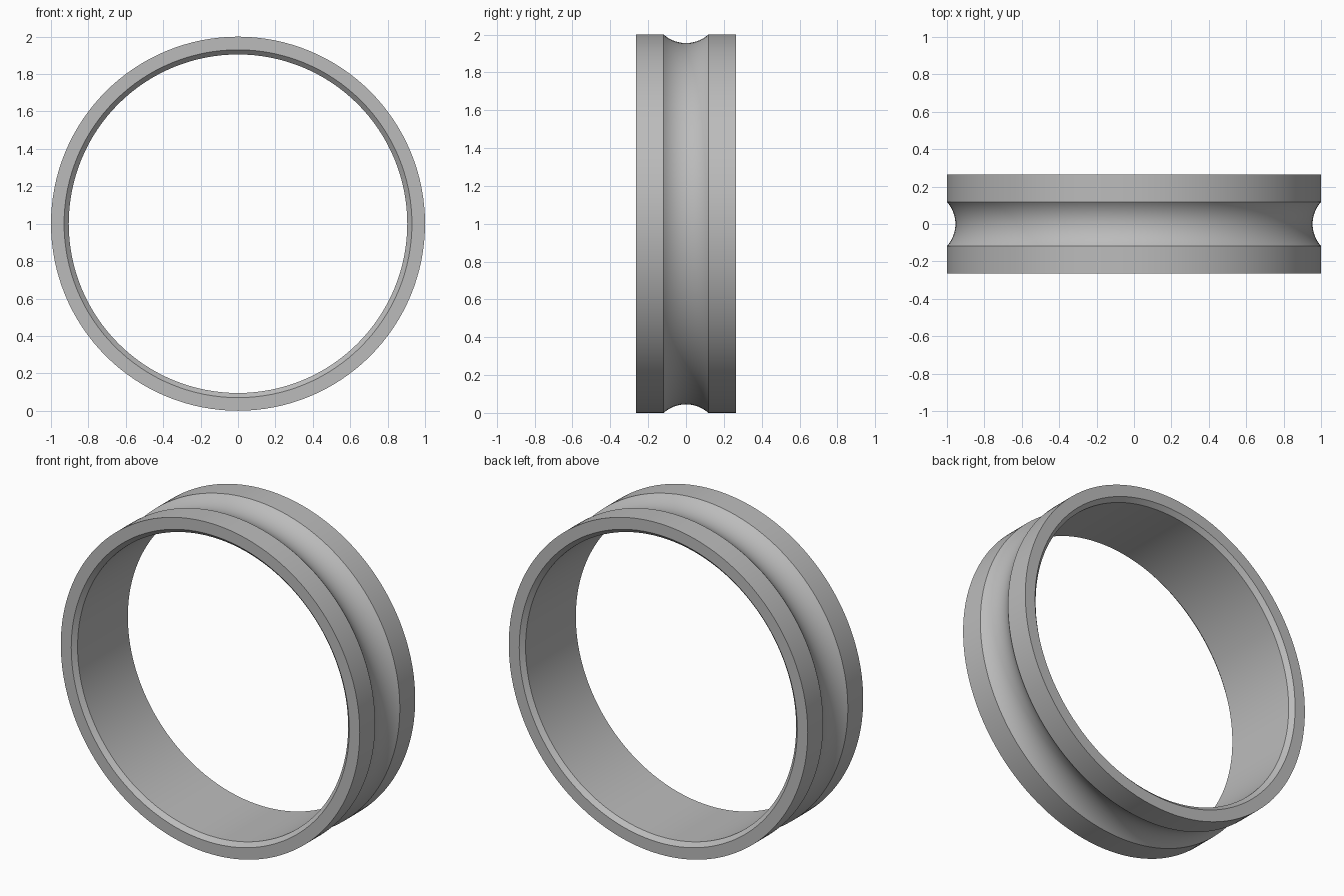
import bpy, bmesh, math
from mathutils import Matrix, Vector

cube = bpy.data.objects.get("Cube")
if cube:
    bpy.data.objects.remove(cube, do_unlink=True)

SEGMENTS = 128
OUTER, INNER, HALF_WIDTH = 1.0, 0.905, 0.265
CHAMFER = 0.025
GROOVE_HALF, GROOVE_DEPTH, GROOVE_STEPS = 0.118, 0.045, 16

# Grey metal
metal = bpy.data.materials.new("grey_metal")
metal.use_nodes = True
grey = (0.5, 0.5, 0.5, 1)
metal.diffuse_color = grey
metal.node_tree.nodes["Principled BSDF"].inputs["Base Color"].default_value = grey

# Cross-section as (radius, y): round groove outside, chamfered bore inside
arc_r = (GROOVE_HALF ** 2 + GROOVE_DEPTH ** 2) / (2 * GROOVE_DEPTH)
half_angle = math.asin(GROOVE_HALF / arc_r)
arc_centre = OUTER - GROOVE_DEPTH + arc_r
profile = [(INNER, -HALF_WIDTH + CHAMFER), (INNER + CHAMFER, -HALF_WIDTH),
           (OUTER, -HALF_WIDTH)]
for i in range(GROOVE_STEPS + 1):
    a = half_angle * (2 * i / GROOVE_STEPS - 1)
    profile.append((arc_centre - arc_r * math.cos(a), arc_r * math.sin(a)))
profile += [(OUTER, HALF_WIDTH), (INNER + CHAMFER, HALF_WIDTH),
            (INNER, HALF_WIDTH - CHAMFER)]

# Revolve the section around the y axis
bm = bmesh.new()
rings = []
for s in range(SEGMENTS):
    turn = Matrix.Rotation(math.tau * s / SEGMENTS, 3, 'Y')
    rings.append([bm.verts.new(turn @ Vector((r, y, 0)) + Vector((0, 0, OUTER)))
                  for r, y in profile])
for s, ring in enumerate(rings):
    following = rings[(s + 1) % SEGMENTS]
    for i in range(len(profile)):
        j = (i + 1) % len(profile)
        bm.faces.new((ring[i], ring[j], following[j], following[i]))
bmesh.ops.recalc_face_normals(bm, faces=bm.faces)

mesh = bpy.data.meshes.new("grooved_ring")
bm.to_mesh(mesh)
bm.free()
mesh.materials.append(metal)
ring_obj = bpy.data.objects.new("grooved_ring", mesh)
bpy.context.collection.objects.link(ring_obj)

# Smooth surfaces with crisp rims
bpy.ops.object.select_all(action='DESELECT')
ring_obj.select_set(True)
bpy.context.view_layer.objects.active = ring_obj
bpy.ops.object.shade_smooth_by_angle(angle=math.radians(30))
